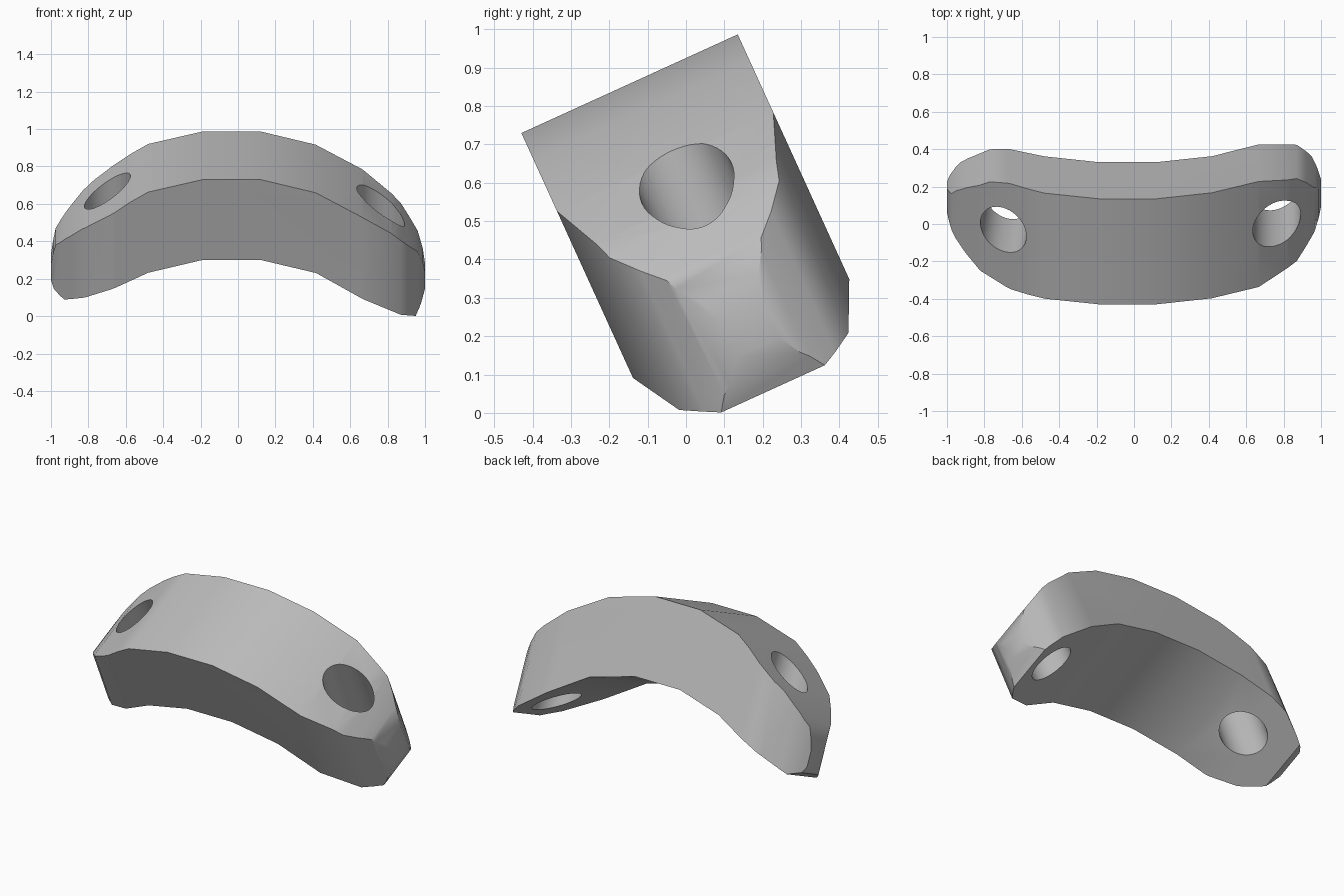
import bpy
import bmesh
import math
from mathutils import Matrix

cube = bpy.data.objects.get("Cube")
if cube:
    bpy.data.objects.remove(cube, do_unlink=True)

TILT = math.radians(24.5)
FRONT, BACK = -0.088, 0.532


def prism(name, points, to_3d, start, end):
    """Closed outline extruded from start to end."""
    bm = bmesh.new()
    face = bm.faces.new([bm.verts.new(to_3d(a, b, start)) for a, b in points])
    new = bmesh.ops.extrude_face_region(bm, geom=[face])["geom"]
    for v in new:
        if isinstance(v, bmesh.types.BMVert):
            x, y, z = v.co
            if to_3d(0, 0, 1)[1]:
                v.co = (x, end, z)
            else:
                v.co = (x, y, end)
    bmesh.ops.recalc_face_normals(bm, faces=bm.faces)
    mesh = bpy.data.meshes.new(name)
    bm.to_mesh(mesh)
    bm.free()
    obj = bpy.data.objects.new(name, mesh)
    bpy.context.collection.objects.link(obj)
    return obj


def cut(target, cutter, operation):
    """Apply a boolean and discard the cutter."""
    cutter.hide_render = True
    mod = target.modifiers.new("cut", 'BOOLEAN')
    mod.object, mod.operation, mod.solver = cutter, operation, 'EXACT'
    bpy.context.view_layer.objects.active = target
    bpy.ops.object.modifier_apply(modifier=mod.name)
    bpy.data.objects.remove(cutter, do_unlink=True)


# Arched block, drawn from its side profile
outer = [(-1.01, .16), (-.988, .30), (-.975, .36), (-.92, .43), (-.83, .525),
         (-.65, .655), (-.575, .71), (-.48, .769), (-.19, .842), (.122, .842),
         (.415, .765), (.665, .62), (.82, .50), (.87, .45), (.96, .335), (.988, .25)]
inner = [(1.01, .11), (.98, .02), (.95, -.037), (.92, -.017), (.66, .145),
         (.418, .293), (.122, .37), (-.19, .37), (-.48, .295), (-.8, .134),
         (-.93, .068), (-.985, .095)]
arch = prism("arched_block", outer + inner, lambda a, b, d: (a, d, b), FRONT, BACK)

# Rounded ends, trimmed with a plan outline
plan = [(-.3, -.16), (-.68, -.083), (-.82, -.033), (-.90, .035), (-.955, .095),
        (-1, .17), (-1, .31), (-.95, .375), (-.89, .425), (-.77, .507), (-.3, .62),
        (.3, .62), (.66, .534), (.87, .472), (.92, .42), (.97, .355), (1, .30),
        (1, .18), (.97, .11), (.92, .045), (.87, -.013), (.665, -.089), (.3, -.22)]
cut(arch, prism("end_trim", plan, lambda a, b, d: (a, b, d), -1, 2), 'INTERSECT')

# Round through-holes near both ends
for x, y, lean in ((-.685, .25, -.06), (.763, .25, 0)):
    bpy.ops.mesh.primitive_cylinder_add(vertices=48, radius=.128, depth=2,
                                        location=(x, y, .4), rotation=(0, lean, 0))
    cut(arch, bpy.context.object, 'DIFFERENCE')

# Lean the whole block back
arch.data.transform(Matrix.Rotation(TILT, 4, 'X'))

# Grey surface
grey = bpy.data.materials.new("plain_grey")
grey.use_nodes = True
color = (.5, .5, .5, 1)
grey.diffuse_color = color
grey.node_tree.nodes["Principled BSDF"].inputs["Base Color"].default_value = color
arch.data.materials.clear()
arch.data.materials.append(grey)
for poly in arch.data.polygons:
    poly.material_index = 0

# Soft shading with crisp rims
bpy.ops.object.select_all(action='DESELECT')
arch.select_set(True)
bpy.context.view_layer.objects.active = arch
bpy.ops.object.shade_smooth_by_angle(angle=math.radians(32))
weighted = arch.modifiers.new("weighted_normals", 'WEIGHTED_NORMAL')
weighted.keep_sharp = True
